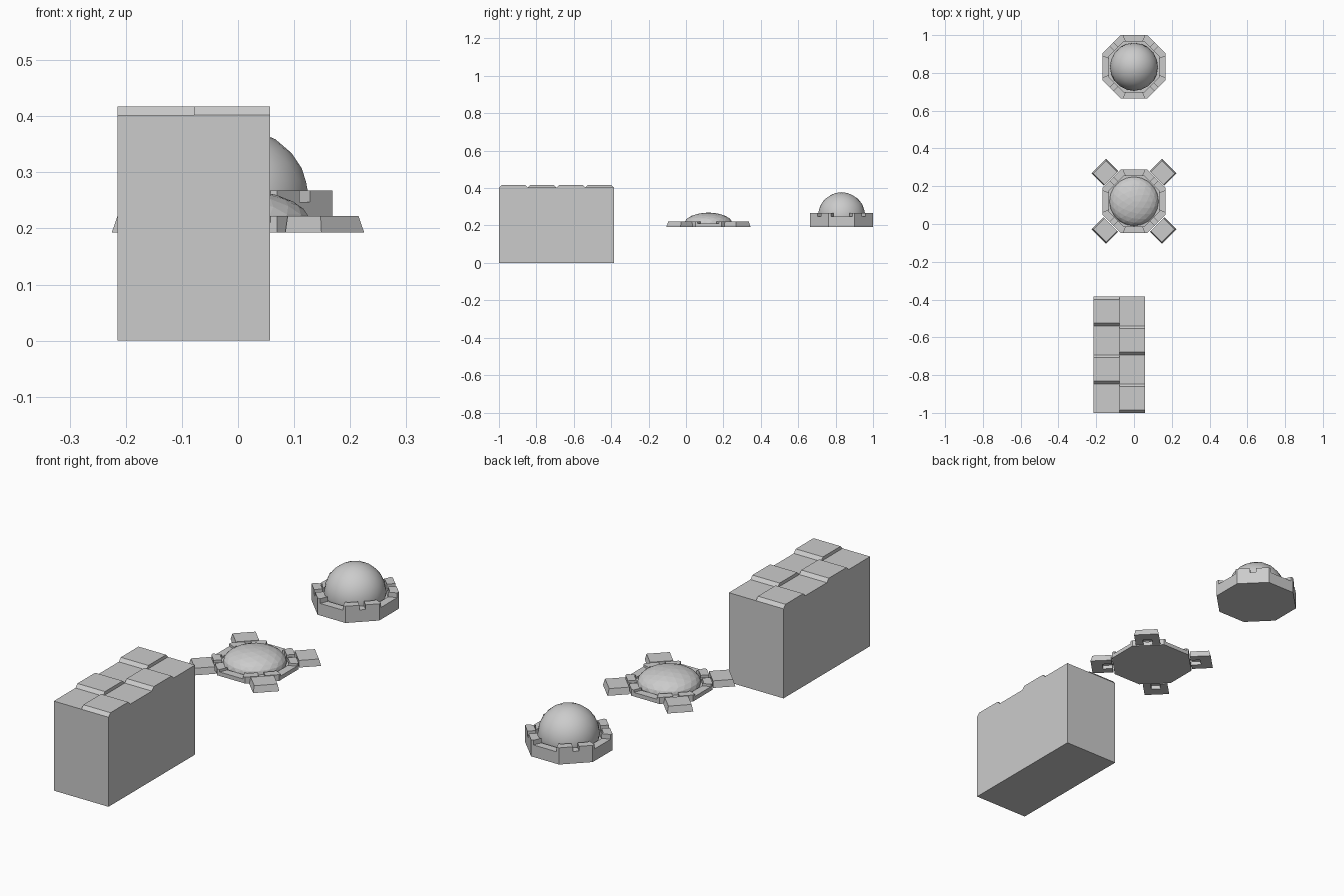
import bpy, bmesh
from math import radians, tan, sin, cos, pi
from mathutils import Matrix, Vector

if "Cube" in bpy.data.objects:
    bpy.data.objects.remove(bpy.data.objects["Cube"])

T8 = tan(pi / 8)


def finish(name, bm):
    bmesh.ops.recalc_face_normals(bm, faces=bm.faces)
    me = bpy.data.meshes.new(name)
    bm.to_mesh(me)
    bm.free()
    ob = bpy.data.objects.new(name, me)
    bpy.context.collection.objects.link(ob)
    return ob


def loft(bm, low, high):
    """Solid between two point loops of equal length."""
    a = [bm.verts.new(p) for p in low]
    b = [bm.verts.new(p) for p in high]
    bm.faces.new(a)
    bm.faces.new(b)
    for i in range(len(a)):
        j = (i + 1) % len(a)
        bm.faces.new((a[i], a[j], b[j], b[i]))


def prism(bm, plan, z0, z1, mat=Matrix()):
    loft(bm, [mat @ Vector((x, y, z0)) for x, y in plan],
         [mat @ Vector((x, y, z1)) for x, y in plan])


def octagon(apothem):
    r = apothem / cos(pi / 8)
    return [(r * cos(pi / 8 + i * pi / 4), r * sin(pi / 8 + i * pi / 4)) for i in range(8)]


def walled_base(name, cy, z0, floor, low, top):
    """Octagonal base, low wall ring and raised notched corner walls."""
    bm = bmesh.new()
    move = Matrix.Translation((0, cy, 0))
    prism(bm, octagon(0.168), z0, floor, move)
    out, inn = octagon(0.168), octagon(0.133)
    for i in range(8):
        j = (i + 1) % 8
        prism(bm, [out[i], out[j], inn[j], inn[i]], floor, low, move)
    # half wall beside the notch, wrapping round one octagon corner
    s = 0.012 * cos(pi / 4)
    ho, hi = 0.168 * T8, 0.133 * T8
    half = [(0.168, 0.013), (0.168, ho), (0.168 - s, ho + s),
            (0.133 - s, hi + s), (0.133, hi), (0.133, 0.013)]
    for k in range(4):
        for flip in (1, -1):
            rot = Matrix.Rotation(radians(45 + 90 * k), 4, 'Z')
            prism(bm, [(x, y * flip) for x, y in half], low, top, move @ rot)
    return finish(name, bm)


def dome(name, cy, cz, r, height, smooth):
    bm = bmesh.new()
    bmesh.ops.create_icosphere(bm, subdivisions=3, radius=1)
    geom = bm.verts[:] + bm.edges[:] + bm.faces[:]
    bmesh.ops.bisect_plane(bm, geom=geom, plane_co=(0, 0, -0.1), plane_no=(0, 0, 1),
                           clear_inner=True)
    bmesh.ops.transform(bm, verts=bm.verts, matrix=Matrix.Translation((0, cy, cz))
                        @ Matrix.Diagonal((r, r, height, 1)))
    for f in bm.faces:
        f.smooth = smooth
    return finish(name, bm)


# Tall block with a checker of raised, chamfered tiles
X0, XM, X1, Y0, Y1 = -0.215, -0.078, 0.057, -1.0, -0.385
STEP, LOW, HIGH, CH = (Y1 - Y0) / 4, 0.402, 0.417, 0.014
bm = bmesh.new()
prism(bm, [(X0, Y0), (X1, Y0), (X1, Y1), (X0, Y1)], 0, LOW)
finish("block_body", bm)
bm = bmesh.new()
for i in range(4):
    a, b = (X0, XM) if i % 2 else (XM, X1)
    y, w = Y0 + i * STEP, Y0 + (i + 1) * STEP
    loft(bm, [(a, y, LOW), (b, y, LOW), (b, w, LOW), (a, w, LOW)],
         [(a, y + CH, HIGH), (b, y + CH, HIGH), (b, w - CH, HIGH), (a, w - CH, HIGH)])
finish("raised_tiles", bm)

# Low dome on a thin walled base
walled_base("low_dome_base", 0.12, 0.193, 0.203, 0.211, 0.222)
dome("low_dome", 0.12, 0.208, 0.13, 0.061, False)

# Four tapered feet on the diagonals, each with a pocket underneath
for k in range(4):
    mat = Matrix.Translation((0, 0.12, 0)) @ Matrix.Rotation(radians(45 + 90 * k), 4, 'Z')
    bm = bmesh.new()
    lo = [(0.173, -0.054), (0.264, -0.054), (0.264, 0.054), (0.173, 0.054)]
    hi = [(0.173, -0.048), (0.256, -0.048), (0.256, 0.048), (0.173, 0.048)]
    loft(bm, [mat @ Vector((x, y, 0.193)) for x, y in lo],
         [mat @ Vector((x, y, 0.222)) for x, y in hi])
    foot = finish("foot_%d" % (k + 1), bm)
    bm = bmesh.new()
    prism(bm, [(0.16, -0.02), (0.215, -0.02), (0.215, 0.02), (0.16, 0.02)], 0.18, 0.21, mat)
    cutter = finish("foot_pocket_cutter_%d" % (k + 1), bm)
    cutter.hide_render = True
    cutter.hide_viewport = True
    mod = foot.modifiers.new("pocket", 'BOOLEAN')
    mod.operation = 'DIFFERENCE'
    mod.object = cutter
    mod.solver = 'EXACT'

# Tall dome on a deeper walled base
walled_base("tall_dome_base", 0.832, 0.193, 0.222, 0.247, 0.268)
dome("tall_dome", 0.832, 0.25, 0.127, 0.128, True)
